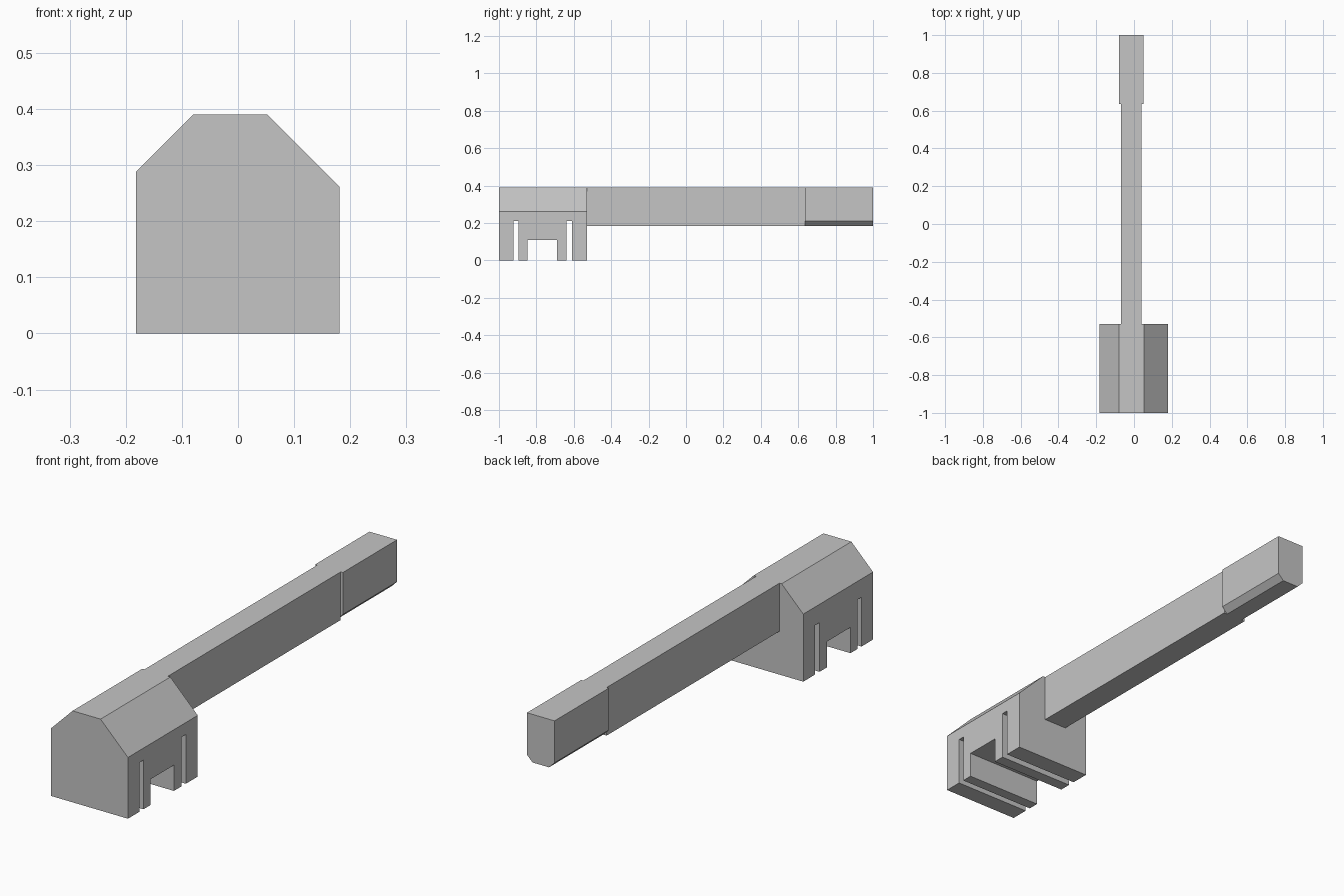
import bpy
import bmesh
from mathutils import Vector

cube = bpy.data.objects.get("Cube")
if cube:
    bpy.data.objects.remove(cube, do_unlink=True)

grey = bpy.data.materials.new("plain_grey")
grey.use_nodes = True
colour = (0.56, 0.56, 0.56, 1)
grey.diffuse_color = colour
grey.node_tree.nodes["Principled BSDF"].inputs["Base Color"].default_value = colour


def prism(name, points, sweep, bevel_planes=()):
    """Sweep a flat outline along a vector, then slice off corners with planes."""
    bm = bmesh.new()
    face = bm.faces.new([bm.verts.new(p) for p in points])
    swept = bmesh.ops.extrude_face_region(bm, geom=[face], use_keep_orig=True)
    moved = [v for v in swept["geom"] if isinstance(v, bmesh.types.BMVert)]
    bmesh.ops.translate(bm, verts=moved, vec=sweep)
    for point, normal in bevel_planes:
        cut = bmesh.ops.bisect_plane(
            bm, geom=bm.verts[:] + bm.edges[:] + bm.faces[:],
            plane_co=point, plane_no=Vector(normal), clear_outer=True)
        rim = [e for e in cut["geom_cut"] if isinstance(e, bmesh.types.BMEdge)]
        bmesh.ops.edgeloop_fill(bm, edges=rim)
    bmesh.ops.recalc_face_normals(bm, faces=bm.faces[:])
    mesh = bpy.data.meshes.new(name)
    bm.to_mesh(mesh)
    bm.free()
    mesh.materials.append(grey)
    obj = bpy.data.objects.new(name, mesh)
    bpy.context.collection.objects.link(obj)
    return obj


TOP, BOTTOM = 0.39, 0.185
HEAD_FRONT, HEAD_BACK, TIP_START, TIP_END = -1.0, -0.53, 0.635, 1.0

# Head: side outline with two narrow slots and a wide notch, then sloped shoulders
slots = [(-0.922, -0.895, 0.21), (-0.848, -0.69, 0.11), (-0.64, -0.61, 0.21)]
outline = [(HEAD_FRONT, TOP), (HEAD_FRONT, 0)]
for start, end, height in slots:
    outline += [(start, 0), (start, height), (end, height), (end, 0)]
outline += [(HEAD_BACK, 0), (HEAD_BACK, TOP)]
prism("head", [(-0.182, y, z) for y, z in outline], (0.363, 0, 0),
      [((-0.08, 0, TOP), (-1, 0, 1)), ((0.052, 0, TOP), (1, 0, 1))])

# Shaft: long plain bar
shaft = [(-0.07, BOTTOM), (0.04, BOTTOM), (0.04, TOP), (-0.07, TOP)]
prism("shaft", [(x, HEAD_BACK, z) for x, z in shaft],
      (0, TIP_START - HEAD_BACK, 0))

# Tip: slightly wider bar with chamfered lower edges
left, right, chamfer = 0.05, -0.08, 0.026
tip = [(right + chamfer, BOTTOM), (left - chamfer, BOTTOM),
       (left, BOTTOM + chamfer), (left, TOP),
       (right, TOP), (right, BOTTOM + chamfer)]
prism("tip", [(x, TIP_START, z) for x, z in tip], (0, TIP_END - TIP_START, 0))
